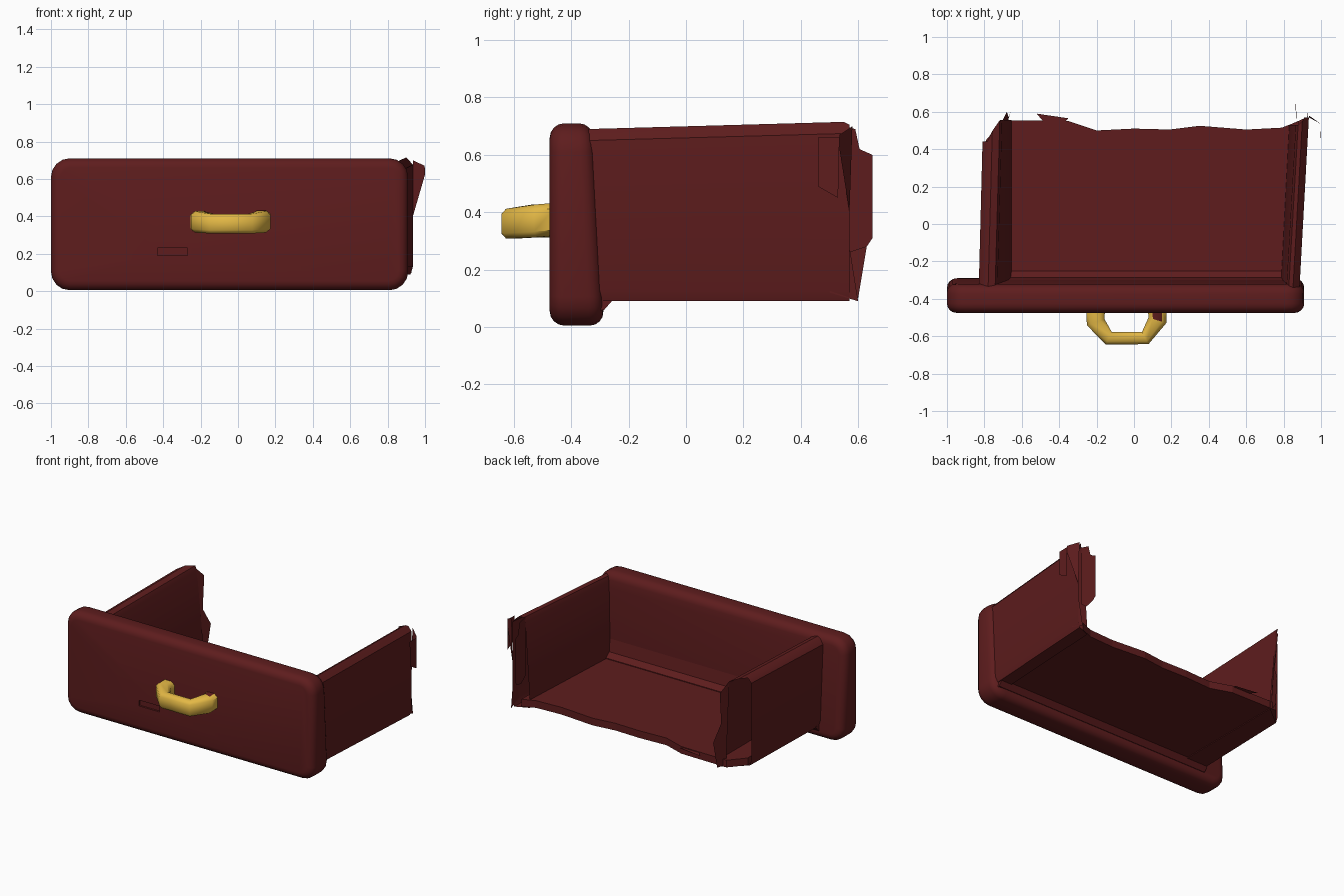
import bpy, bmesh, math
from mathutils import Vector

cube = bpy.data.objects.get("Cube")
if cube:
    bpy.data.objects.remove(cube, do_unlink=True)


def material(name, rgb):
    m = bpy.data.materials.new(name)
    m.use_nodes = True
    m.diffuse_color = (*rgb, 1)
    m.node_tree.nodes["Principled BSDF"].inputs["Base Color"].default_value = (*rgb, 1)
    return m


RED = material("dark red paint", (0.112, 0.012, 0.0125))
GOLD = material("brass yellow", (0.77, 0.48, 0.06))


def finish(name, bm, mat, smooth=True, angle=35):
    me = bpy.data.meshes.new(name)
    bm.to_mesh(me)
    bm.free()
    me.materials.append(mat)
    ob = bpy.data.objects.new(name, me)
    bpy.context.collection.objects.link(ob)
    if smooth:
        bpy.ops.object.select_all(action='DESELECT')
        ob.select_set(True)
        bpy.context.view_layer.objects.active = ob
        bpy.ops.object.shade_smooth_by_angle(angle=math.radians(angle))
    return ob


def loft(rings, open_end=False):
    """Skin matching rings of points, cap the ends and face outward."""
    bm = bmesh.new()
    rows = [[bm.verts.new(p) for p in r] for r in rings]
    n = len(rows[0])
    for a, b in zip(rows, rows[1:]):
        for i in range(n):
            j = (i + 1) % n
            bm.faces.new((a[i], a[j], b[j], b[i]))
    bm.faces.new(rows[0])
    last = bm.faces.new(rows[-1])
    bmesh.ops.recalc_face_normals(bm, faces=bm.faces)
    if open_end:
        bm.faces.remove(last)
    return bm


def sheet(name, points):
    """A thin torn scrap."""
    bm = bmesh.new()
    bm.faces.new([bm.verts.new(p) for p in points])
    return finish(name, bm, RED, False)


# Front panel, thinner at the top: rounded corners, then a rounded rim
X0, X1, Z0, Z1 = -1.0, 0.91, 0.005, 0.71
corners = ((X0, Z0), (X1, Z0), (X1, Z1), (X0, Z1))
bm = loft([[(x, -0.475, z) for x, z in corners],
           [(x, -0.285 - 0.055 * z, z) for x, z in corners]])
depth_edges = [e for e in bm.edges if abs(e.verts[0].co.y - e.verts[1].co.y) > 0.1]
bmesh.ops.bevel(bm, geom=depth_edges, offset=0.1, segments=4, profile=0.5, affect='EDGES')
rim = [e for e in bm.edges if abs(e.verts[0].co.y - e.verts[1].co.y) < 0.08]
bmesh.ops.bevel(bm, geom=rim, offset=0.05, segments=4, profile=0.5, affect='EDGES')
panel = finish("front_panel", bm, RED)

# Shallow slot in the panel
slot = ((-0.43, 0.19), (-0.27, 0.19), (-0.27, 0.23), (-0.43, 0.23))
cutter = finish("slot_cutter", loft([[(x, y, z) for x, z in slot] for y in (-0.5, -0.462)]),
                RED, False)
cutter.hide_render = True
cutter.hide_viewport = True
mod = panel.modifiers.new("slot", 'BOOLEAN')
mod.operation = 'DIFFERENCE'
mod.object = cutter


def wall(name, front, back, side):
    """Hollow wall. Ends hold outer x, inner top x, inner bottom x, outer y, inner y, top z."""
    rings = []
    for xo, xi, xb, yo, yi, zt in (front, back):
        r = 0.025 * side
        rings.append([(xo - r / 2, yo, 0.09), (xo, yo, 0.13), (xo, yo, zt - 0.04),
                      (xo - r, yo, zt - 0.01), ((xo + xi) / 2, (yo + yi) / 2, zt),
                      (xi + r / 2, yi, zt - 0.01), (xi, yi, zt - 0.04),
                      (xb, yi, 0.15), (xb, yi, 0.09)])
    finish(name, loft(rings, open_end=True), RED)


wall("left_wall", (0.885, 0.815, 0.785, -0.34, -0.34, 0.69),
     (0.935, 0.865, 0.83, 0.57, 0.53, 0.715), 1)
wall("right_wall", (-0.83, -0.73, -0.655, -0.34, -0.34, 0.69),
     (-0.81, -0.705, -0.655, 0.44, 0.555, 0.705), -1)

# Floor with a ragged back edge
edge = [(0.88, 0.55), (0.79, 0.515), (0.6, 0.505), (0.35, 0.525), (0.19, 0.505),
        (0, 0.51), (-0.2, 0.5), (-0.35, 0.55), (-0.7, 0.555), (-0.79, 0.45)]
outline = [(-0.79, -0.35), (0.87, -0.35)] + edge
finish("drawer_floor", loft([[(x, y, z) for x, y in outline] for z in (0.095, 0.145)]), RED, False)

# Sloping fillets where the floor meets the panel, inside and beneath
inside = ((-0.34, 0.1), (-0.25, 0.1), (-0.25, 0.15), (-0.285, 0.18), (-0.34, 0.5))
beneath = ((-0.34, 0.1), (-0.34, 0.05), (-0.285, 0.06), (-0.25, 0.1))
for name, profile, x0, x1 in (("inner_fillet", inside, -0.7, 0.82),
                              ("under_fillet", beneath, -0.82, 0.87)):
    finish(name, loft([[(x, y, z) for y, z in profile] for x in (x0, x1)]), RED)

# Torn scraps along the open back
sheet("left_wall_back_scrap", [(0.87, 0.52, 0.71), (0.87, 0.52, 0.3), (0.87, 0.57, 0.26),
                               (0.865, 0.63, 0.28), (0.86, 0.65, 0.31), (0.86, 0.65, 0.6),
                               (0.865, 0.605, 0.62), (0.87, 0.59, 0.69)])
sheet("left_wall_outer_scrap", [(1.0, 0.46, 0.49), (1.0, 0.53, 0.45), (0.999, 0.535, 0.66),
                                (0.998, 0.46, 0.66)])
sheet("left_wall_link_scrap", [(0.999, 0.535, 0.62), (0.935, 0.57, 0.4), (0.935, 0.58, 0.7),
                               (0.998, 0.535, 0.67)])
sheet("left_wall_low_scrap", [(0.93, 0.5, 0.12), (0.925, 0.6, 0.09), (0.93, 0.57, 0.28),
                              (0.93, 0.55, 0.3)])
sheet("right_wall_back_scrap", [(-0.71, 0.54, 0.69), (-0.68, 0.6, 0.62), (-0.67, 0.57, 0.4),
                                (-0.65, 0.63, 0.28), (-0.66, 0.6, 0.1), (-0.68, 0.53, 0.1)])
sheet("floor_scrap", [(-0.52, 0.59, 0.14), (-0.47, 0.53, 0.14), (-0.4, 0.52, 0.14),
                      (-0.35, 0.565, 0.14)])

# Bail handle: chamfered section swept along a bent path
path = [Vector(p) for p in ((-0.205, -0.46, 0.37), (-0.205, -0.525, 0.37), (-0.135, -0.61, 0.36),
                            (0.06, -0.61, 0.36), (0.125, -0.515, 0.37), (0.125, -0.46, 0.375))]
W, H, C = 0.037, 0.052, 0.018
section = [(-W, -H + C), (-W + C, -H), (W - C, -H), (W, -H + C),
           (W, H - C), (W - C, H), (-W + C, H), (-W, H - C)]
rings = []
for i, p in enumerate(path):
    a = (p - path[max(i - 1, 0)]).normalized()
    b = (path[min(i + 1, len(path) - 1)] - p).normalized()
    t = (a + b).normalized()
    side = Vector((t.y, -t.x, 0)).normalized()
    wide, tall = (1.0, 1.0) if i in (2, 3) else (1.35, 1.1)
    rings.append([p + side * u * wide + Vector((0, 0, v * tall)) for u, v in section])
handle = finish("pull_handle", loft(rings), GOLD, angle=50)

# Red paint on the top of one handle foot
handle.data.materials.append(RED)
for f in handle.data.polygons:
    if f.normal.z > 0.9 and f.center.x > 0.1 and f.center.y > -0.53:
        f.material_index = 1
